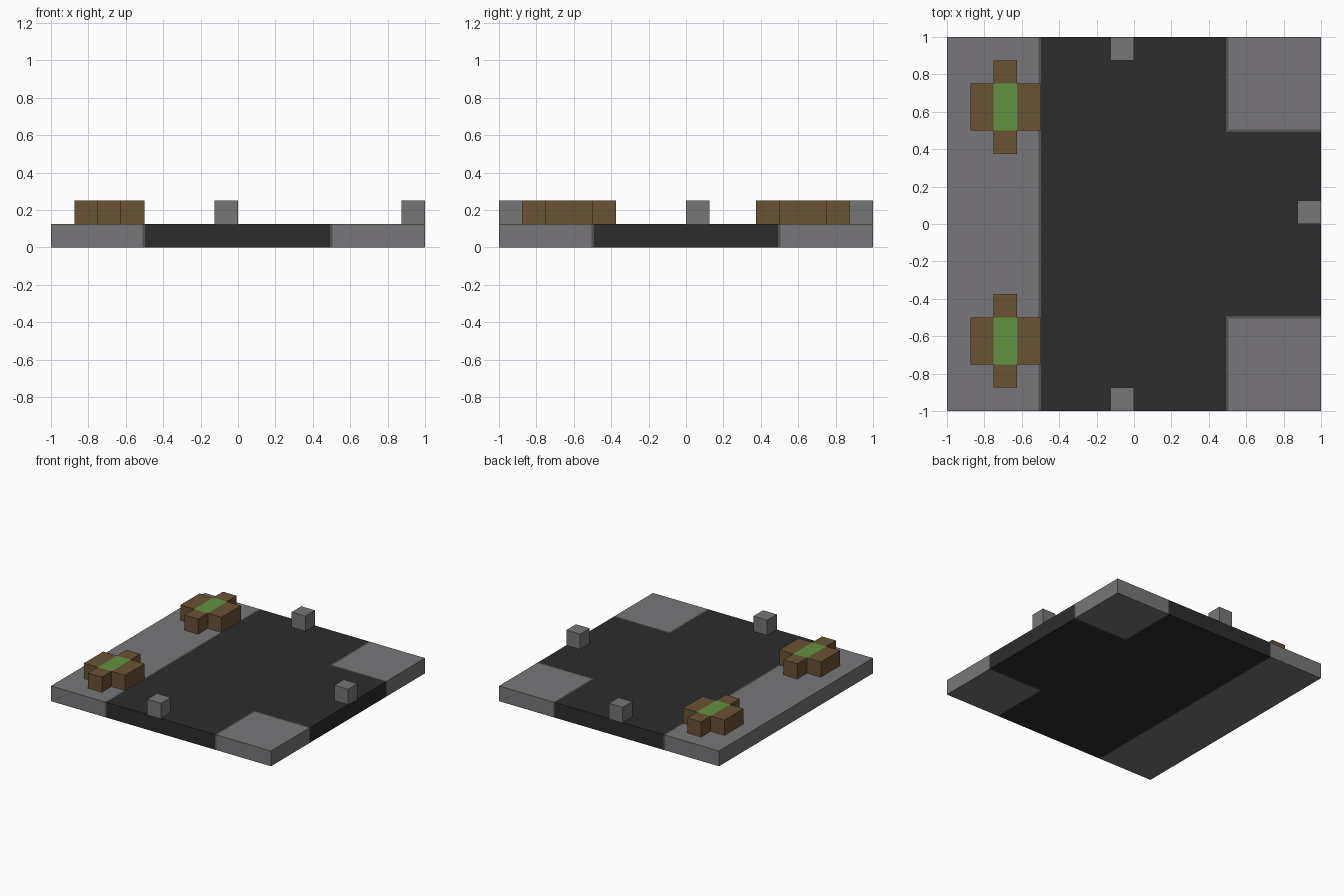
import bpy
import bmesh
from mathutils import Vector

default = bpy.data.objects.get("Cube")
if default:
    bpy.data.objects.remove(default, do_unlink=True)

U = 0.125  # block size


def material(name, *rgb):
    """Flat material from display colour values."""
    color = [((c / 255 + 0.055) / 1.055) ** 2.4 for c in rgb] + [1.0]
    m = bpy.data.materials.new(name)
    m.use_nodes = True
    m.diffuse_color = color
    m.node_tree.nodes["Principled BSDF"].inputs["Base Color"].default_value = color
    return m


asphalt = material("asphalt", 44, 44, 44)
paving = material("paving", 120, 118, 121)
kerb = material("kerb", 84, 83, 84)
stone = material("stone", 118, 118, 118)
wood = material("wood", 105, 82, 52)
grass = material("grass", 98, 146, 65)


def prism(name, outline, z, height, mats, location=(0, 0), cuts=(), rule=None):
    """Extrude an outline, cut it at (axis, position) planes, colour faces by rule."""
    bm = bmesh.new()
    base = bm.faces.new([bm.verts.new((x, y, 0)) for x, y in outline])
    top = bmesh.ops.extrude_face_region(bm, geom=[base])["geom"]
    bmesh.ops.translate(bm, vec=(0, 0, height),
                        verts=[v for v in top if isinstance(v, bmesh.types.BMVert)])
    for axis, pos in cuts:
        normal = Vector((0, 0, 0))
        normal[axis] = 1
        bmesh.ops.bisect_plane(bm, geom=bm.verts[:] + bm.edges[:] + bm.faces[:],
                               plane_co=normal * pos, plane_no=normal)
    bmesh.ops.recalc_face_normals(bm, faces=bm.faces)
    if rule:
        for f in bm.faces:
            f.material_index = rule(f.calc_center_median(), f.normal)
    mesh = bpy.data.meshes.new(name)
    bm.to_mesh(mesh)
    bm.free()
    for m in mats:
        mesh.materials.append(m)
    obj = bpy.data.objects.new(name, mesh)
    obj.location = (*location, z)
    bpy.context.collection.objects.link(obj)
    return obj


def rect(hx, hy):
    return [(-hx, -hy), (hx, -hy), (hx, hy), (-hx, hy)]


# Road slab: asphalt junction, paved strip, two paved corners, thin kerb lines
def slab_rule(c, n):
    depth = max(-0.497 - c.x, min(c.x - 0.493, abs(c.y) - 0.493))
    return 0 if depth < 0 else 2 if depth < 0.01 else 1


slab_cuts = [(0, -0.51), (0, -0.497), (0, 0.493), (0, 0.506)]
slab_cuts += [(1, s * y) for s in (-1, 1) for y in (0.493, 0.506)]
prism("road_slab", rect(1, 1), 0, U, [asphalt, paving, kerb], cuts=slab_cuts, rule=slab_rule)

# Stone marker blocks at the three road exits
for name, spot in (("front_marker", (-U / 2, -1 + U / 2)),
                   ("back_marker", (-U / 2, 1 - U / 2)),
                   ("left_marker", (1 - U / 2, U / 2))):
    prism(name, rect(U / 2, U / 2), U, U, [stone], spot)

# Cross-shaped wooden planters with a grass top
a, b, w, d = U / 2, U, 1.5 * U, 2 * U
cross = [(-w, -b), (-a, -b), (-a, -d), (a, -d), (a, -b), (w, -b),
         (w, b), (a, b), (a, d), (-a, d), (-a, b), (-w, b)]
planter_cuts = [(0, -a), (0, a), (1, -b), (1, b)]


def planter_rule(c, n):
    return int(n.z > 0.5 and abs(c.x) < a and abs(c.y) < b)


for name, side in (("front_planter", -1), ("back_planter", 1)):
    prism(name, cross, U, U, [wood, grass], (-5.5 * U, side * 5 * U),
          planter_cuts, planter_rule)
